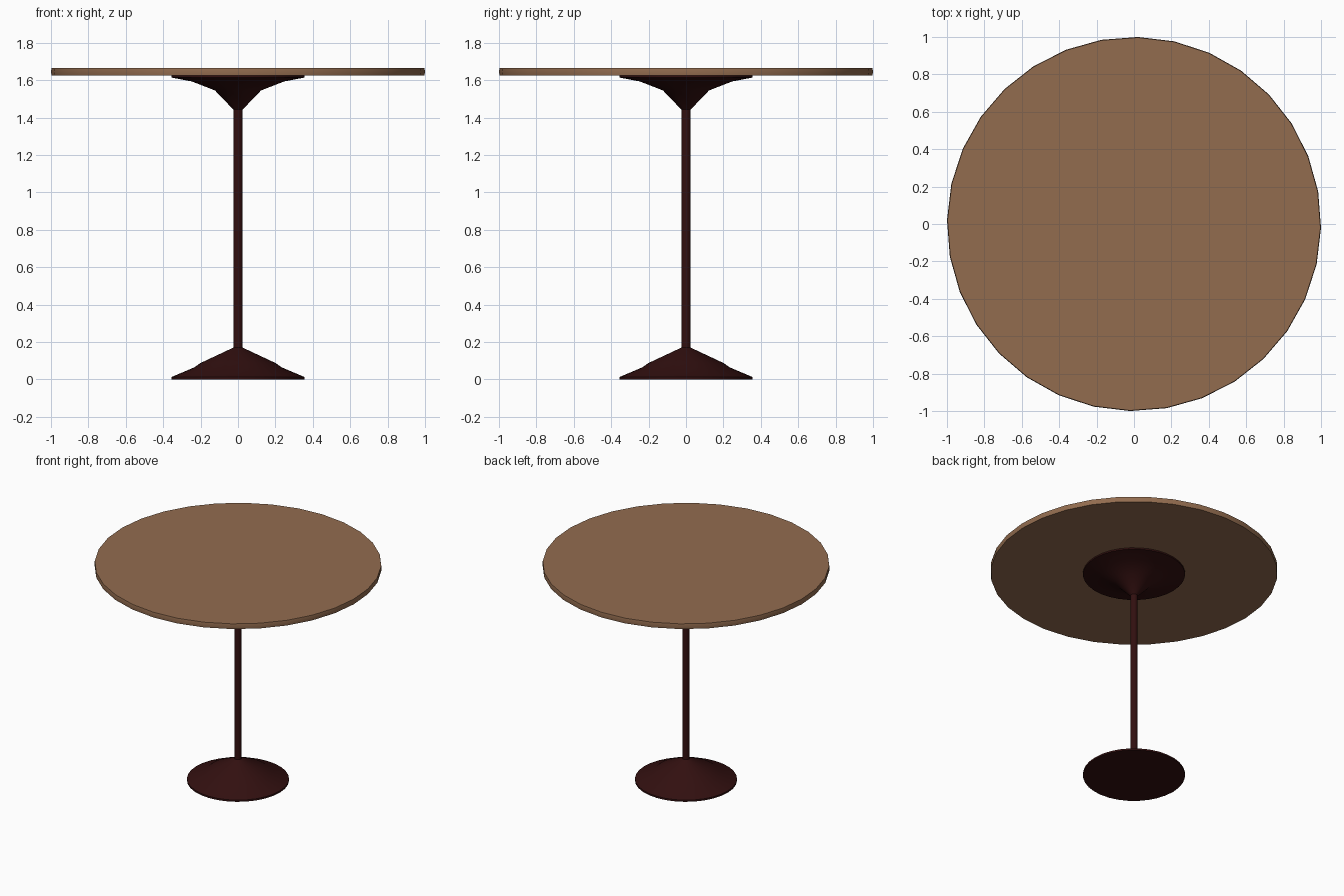
import bpy, bmesh, math

if "Cube" in bpy.data.objects:
    bpy.data.objects.remove(bpy.data.objects["Cube"])


def material(name, rgb):
    m = bpy.data.materials.new(name)
    m.diffuse_color = (*rgb, 1)
    m.use_nodes = True
    m.node_tree.nodes["Principled BSDF"].inputs["Base Color"].default_value = m.diffuse_color
    return m


def lathe(name, profile, mat, sides=32, offset=0.0, angle=30):
    """Spin a (radius, z) profile around z and cap both ends."""
    bm = bmesh.new()
    rings = []
    for r, z in profile:
        rings.append([bm.verts.new((r * math.cos(offset + 2 * math.pi * i / sides),
                                    r * math.sin(offset + 2 * math.pi * i / sides), z))
                      for i in range(sides)])
    for a, b in zip(rings, rings[1:]):
        for i in range(sides):
            j = (i + 1) % sides
            bm.faces.new((a[i], a[j], b[j], b[i]))
    bm.faces.new(rings[0][::-1])
    bm.faces.new(rings[-1])
    bmesh.ops.recalc_face_normals(bm, faces=bm.faces)
    me = bpy.data.meshes.new(name)
    bm.to_mesh(me)
    bm.free()
    me.materials.append(mat)
    ob = bpy.data.objects.new(name, me)
    bpy.context.collection.objects.link(ob)
    bpy.ops.object.select_all(action='DESELECT')
    ob.select_set(True)
    bpy.context.view_layer.objects.active = ob
    bpy.ops.object.shade_smooth_by_angle(angle=math.radians(angle))
    return ob


wood = material("brown wood", (0.29, 0.15, 0.078))
metal = material("dark red metal", (0.032, 0.005, 0.005))

# round table top with a slightly crowned edge
lathe("table_top", [(0.997, 1.625), (1.0, 1.645), (0.997, 1.665)], wood,
      offset=math.radians(-1.2))

# pedestal: conical foot, thin column and flared support in one profile
lathe("pedestal", [(0.355, 0.0), (0.355, 0.013), (0.235, 0.064), (0.2, 0.088),
                   (0.025, 0.17), (0.025, 1.443), (0.123, 1.545),
                   (0.246, 1.593), (0.355, 1.614), (0.355, 1.626)], metal)
